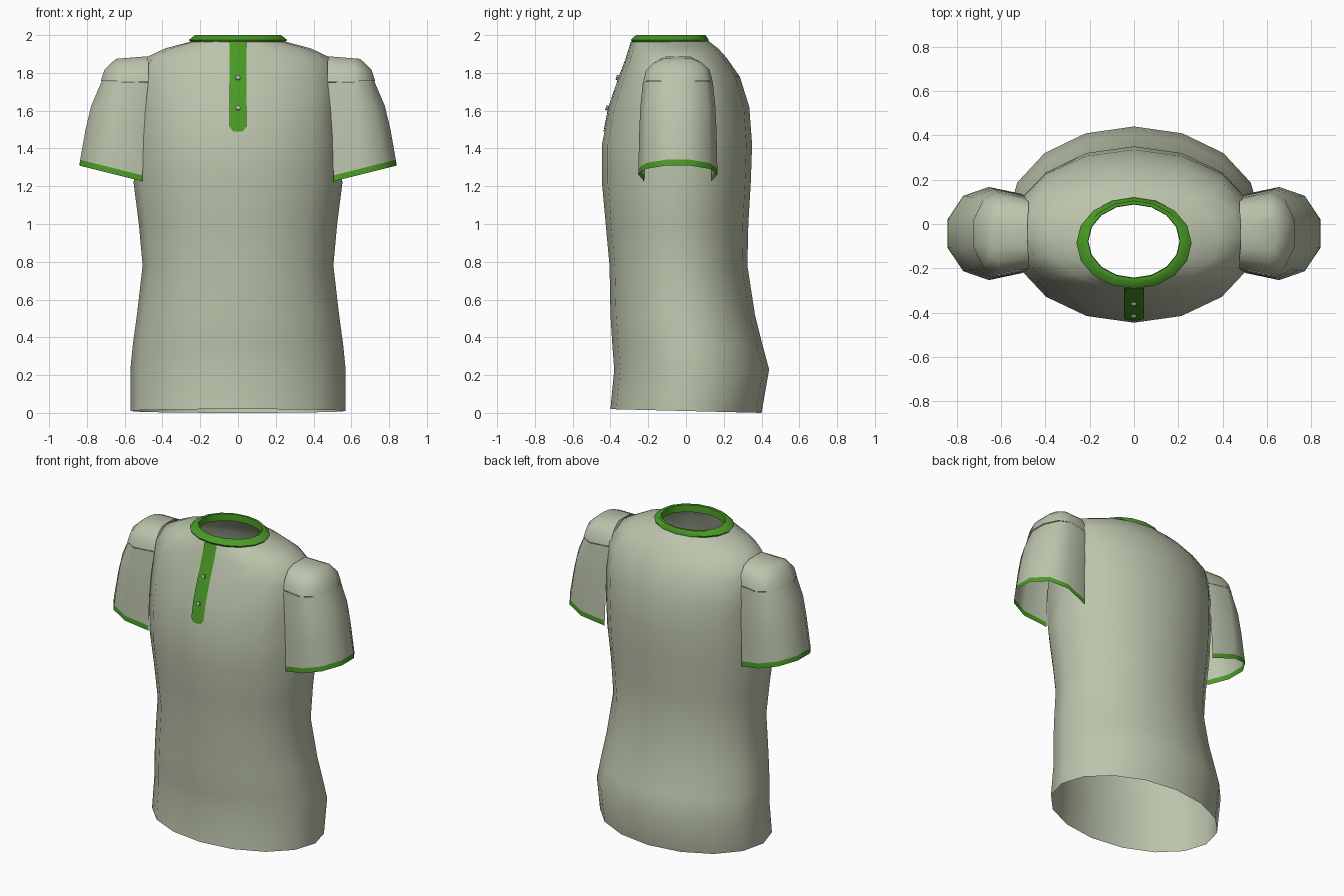
import bpy, math

if "Cube" in bpy.data.objects:
    bpy.data.objects.remove(bpy.data.objects["Cube"])


def material(name, rgb):
    m = bpy.data.materials.new(name)
    m.diffuse_color = (*rgb, 1)
    m.use_nodes = True
    m.node_tree.nodes["Principled BSDF"].inputs["Base Color"].default_value = m.diffuse_color
    return m


CLOTH = material("sage_cloth", (0.50, 0.55, 0.41))
TRIM = material("green_trim", (0.07, 0.33, 0.018))
GREY = material("button_grey", (0.45, 0.45, 0.45))


def make(name, verts, faces, mats, mirror=False, angle=45):
    me = bpy.data.meshes.new(name)
    me.from_pydata(verts, [], faces)
    for m in mats:
        me.materials.append(m)
    for p in me.polygons:
        p.use_smooth = True
    me.set_sharp_from_angle(angle=math.radians(angle))
    ob = bpy.data.objects.new(name, me)
    bpy.context.collection.objects.link(ob)
    if mirror:
        ob.modifiers.new("mirror", 'MIRROR').use_mirror_merge = False
    return ob


def loft(rings, closed=True):
    """Join rings of equal length with quads."""
    n = len(rings[0])
    verts = [p for r in rings for p in r]
    faces = []
    for i in range(len(rings) - 1):
        for j in range(n if closed else n - 1):
            k = (j + 1) % n
            faces.append((i * n + j, i * n + k, (i + 1) * n + k, (i + 1) * n + j))
    return verts, faces


def oval(z, hw, front, back, tilt=0.0, limit=9.0, n=16):
    cy, b = (front + back) / 2, (back - front) / 2
    pts = []
    for j in range(n):
        a = 2 * math.pi * j / n
        y = cy + b * math.sin(a)
        x = max(-limit, min(limit, hw * math.cos(a)))
        pts.append((x, y, z + tilt * y))
    return pts


# Body: height, half width, front y, back y
BODY = [
    (0.01, 0.57, -0.40, 0.40), (0.23, 0.57, -0.38, 0.44),
    (0.36, 0.557, -0.39, 0.405), (0.52, 0.535, -0.40, 0.365),
    (0.78, 0.505, -0.405, 0.325), (1.0, 0.525, -0.425, 0.33),
    (1.22, 0.553, -0.445, 0.343), (1.42, 0.56, -0.445, 0.35),
    (1.62, 0.56, -0.405, 0.335), (1.78, 0.555, -0.35, 0.285),
    (1.88, 0.49, -0.312, 0.215), (1.93, 0.385, -0.297, 0.17),
    (1.968, 0.24, -0.285, 0.12),
]
rings = [oval(z, w, f, b, -0.025 if i == 0 else 0, 0.52 if z > 1.3 else 9)
         for i, (z, w, f, b) in enumerate(BODY)]
make("shirt_body", *loft(rings), [CLOTH])

# Collar: outer flank, rolled top and inner wall
COLLAR = [(1.962, 0.25, -0.285, 0.118), (1.975, 0.26, -0.292, 0.12),
          (2.0, 0.228, -0.265, 0.104), (2.0, 0.208, -0.245, 0.09),
          (1.955, 0.206, -0.242, 0.088)]
make("collar", *loft([oval(*c) for c in COLLAR]), [TRIM])


# Sleeves: centre x, x radius, y radius, height at the armhole, slope, armhole x
def sleeve_ring(cx, rx, ry, z, slope, inner):
    pts = []
    for deg in (-126, -90, -54, -18, 18, 54, 90, 126):
        a = math.radians(deg)
        x = cx + rx * math.cos(a) if abs(deg) < 120 else inner
        y = -0.043 + ry * (math.sin(a) if abs(deg) < 120 else math.copysign(0.85, deg))
        pts.append((x, y, z + slope * (x - 0.515)))
    return pts


SLEEVE = [
    (0.655, 0.195, 0.210, 1.228, 0.25, 0.505),
    (0.653, 0.192, 0.209, 1.260, 0.25, 0.505),
    (0.640, 0.175, 0.205, 1.46, 0.15, 0.50),
    (0.630, 0.155, 0.199, 1.61, 0.06, 0.49),
    (0.610, 0.117, 0.185, 1.75, 0.03, 0.475),
]
verts, faces = loft([sleeve_ring(*s) for s in SLEEVE], closed=False)
sleeve = make("sleeves", verts, faces, [CLOTH, TRIM], mirror=True)
for p in sleeve.data.polygons:
    p.material_index = 1 if p.index < 7 else 0   # cuff band

# Rounded shoulder caps
CAP = [
    (0.610, 0.122, 0.184, 1.752, 0.03, 0.475),
    (0.610, 0.102, 0.168, 1.815, 0.0, 0.475),
    (0.612, 0.068, 0.130, 1.860, -0.08, 0.475),
    (0.612, 0.035, 0.075, 1.885, -0.08, 0.48),
]
verts, faces = loft([sleeve_ring(*s) for s in CAP], closed=False)
faces.append(tuple(range(24, 32)))
make("shoulder_caps", verts, faces, [CLOTH], mirror=True)


# Front placket following the chest
def front_y(z):
    for (z0, _, f0, _), (z1, _, f1, _) in zip(BODY, BODY[1:]):
        if z0 <= z <= z1:
            return f0 + (f1 - f0) * (z - z0) / (z1 - z0)
    return BODY[-1][2]


rows = []
for z, w in ((1.49, 0.025), (1.515, 0.045), (1.62, 0.045), (1.78, 0.045),
             (1.88, 0.045), (1.93, 0.045), (1.966, 0.045)):
    y = front_y(z) - 0.006
    rows.append([(-w, y + 0.004, z), (0, y, z), (w, y + 0.004, z)])
make("placket", *loft(rows, closed=False), [TRIM])

# Buttons
for i, z in enumerate((1.615, 1.775)):
    bpy.ops.mesh.primitive_cylinder_add(
        vertices=8, radius=0.013, depth=0.012,
        location=(0, front_y(z) - 0.012, z), rotation=(math.radians(72), 0, 0))
    ob = bpy.context.object
    ob.name = f"button_{i + 1}"
    ob.data.materials.append(GREY)
